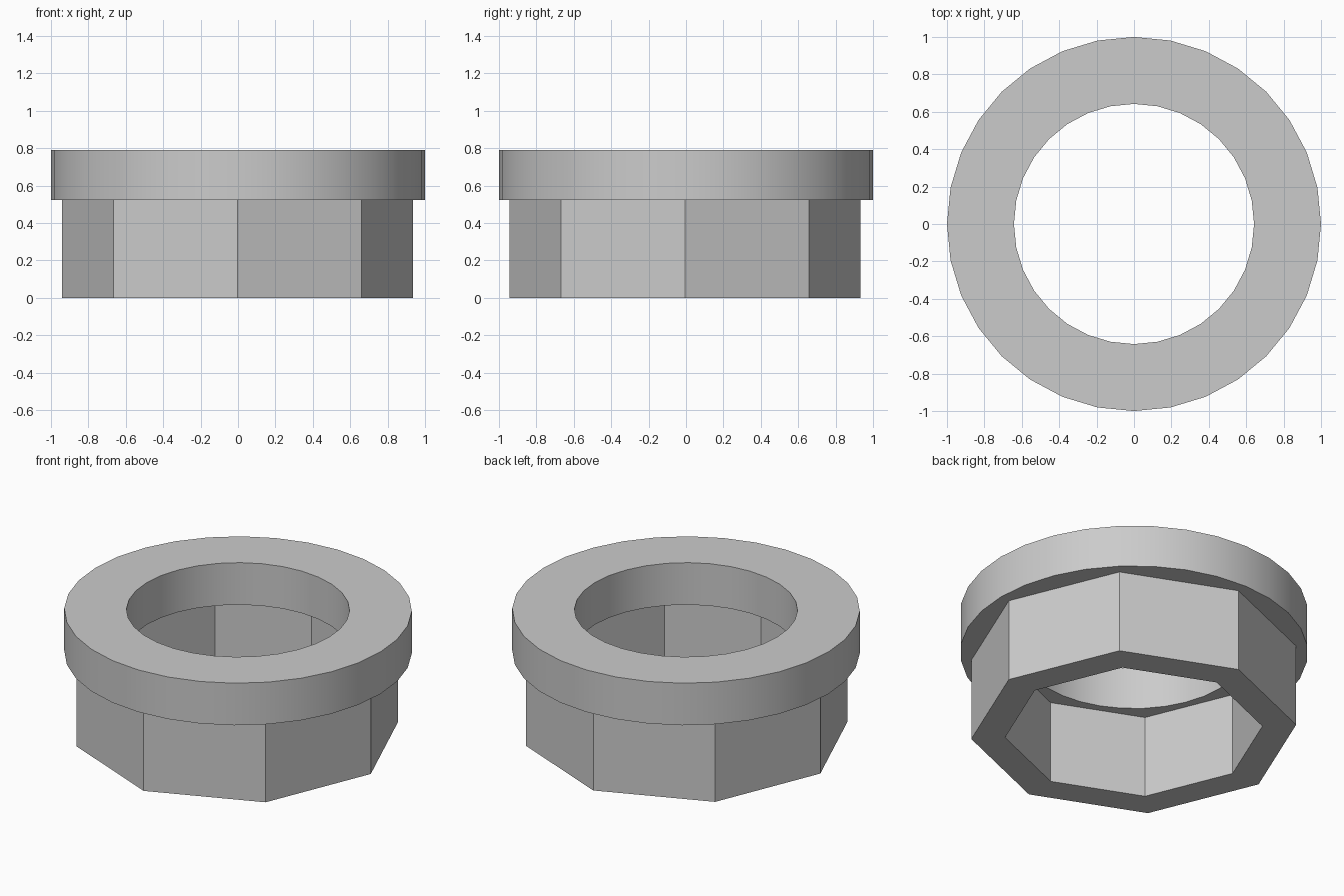
import bpy, bmesh, math

if "Cube" in bpy.data.objects:
    bpy.data.objects.remove(bpy.data.objects["Cube"])


def tube(name, sides, r_out, r_in, z0, z1, centre=(0, 0), smooth=False):
    """Hollow prism with a vertex on each axis."""
    bm = bmesh.new()
    loops = []
    for r, z in ((r_out, z0), (r_out, z1), (r_in, z1), (r_in, z0)):
        loops.append([bm.verts.new((r * math.cos(2 * math.pi * i / sides),
                                    r * math.sin(2 * math.pi * i / sides), z))
                      for i in range(sides)])
    for k in range(4):
        a, b = loops[k], loops[(k + 1) % 4]
        for i in range(sides):
            j = (i + 1) % sides
            bm.faces.new((a[i], a[j], b[j], b[i]))
    bmesh.ops.recalc_face_normals(bm, faces=bm.faces)
    mesh = bpy.data.meshes.new(name)
    bm.to_mesh(mesh)
    bm.free()
    obj = bpy.data.objects.new(name, mesh)
    obj.location = (centre[0], centre[1], 0)
    bpy.context.collection.objects.link(obj)
    if smooth:
        bpy.ops.object.select_all(action='DESELECT')
        obj.select_set(True)
        bpy.context.view_layer.objects.active = obj
        bpy.ops.object.shade_smooth_by_angle(angle=math.radians(30))
    return obj


# Faceted octagonal body
tube("octagonal_body", 8, 0.938, 0.743, 0.0, 0.523, centre=(-0.002, -0.005))
# Round rim, narrower bore leaves a ledge inside the body
tube("round_rim", 32, 1.0, 0.642, 0.523, 0.79, smooth=True)
